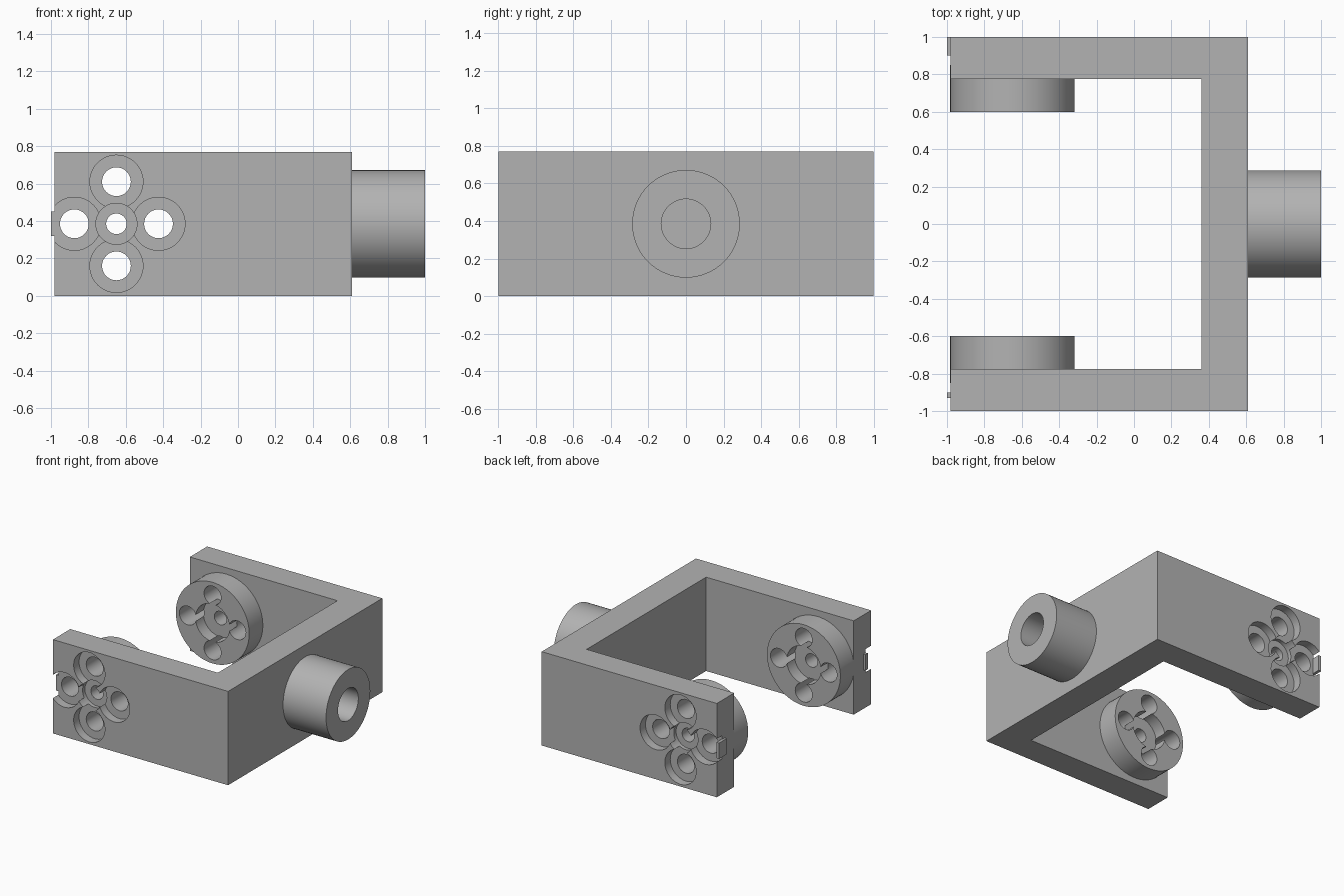
import bpy, math
from mathutils import Vector

if "Cube" in bpy.data.objects:
    bpy.data.objects.remove(bpy.data.objects["Cube"])

CX, CZ = -0.65, 0.385      # pivot axis of the arms
OFF = 0.225                # bolt circle radius

grey = bpy.data.materials.new("plain_grey")
grey.diffuse_color = (0.45, 0.45, 0.45, 1)
grey.use_nodes = True
grey.node_tree.nodes["Principled BSDF"].inputs["Base Color"].default_value = grey.diffuse_color


def box(name, lo, hi):
    lo, hi = Vector(lo), Vector(hi)
    bpy.ops.mesh.primitive_cube_add(size=1, location=(lo + hi) / 2)
    o = bpy.context.object
    o.name = name
    o.scale = hi - lo
    bpy.ops.object.transform_apply(location=True, rotation=True, scale=True)
    return o


def cyl(name, r, a, b, segments=48):
    """Cylinder of radius r running from point a to point b."""
    a, b = Vector(a), Vector(b)
    d = b - a
    bpy.ops.mesh.primitive_cylinder_add(vertices=segments, radius=r, depth=d.length,
                                        location=(a + b) / 2)
    o = bpy.context.object
    o.name = name
    o.rotation_euler = d.to_track_quat('Z', 'Y').to_euler()
    bpy.ops.object.transform_apply(location=True, rotation=True, scale=True)
    return o


def combine(target, tool, operation):
    m = target.modifiers.new("combine", 'BOOLEAN')
    m.operation, m.object, m.solver = operation, tool, 'EXACT'
    bpy.context.view_layer.objects.active = target
    bpy.ops.object.modifier_apply(modifier=m.name)
    bpy.data.objects.remove(tool)


# U-shaped bracket
bracket = box("bracket", (-0.98, -1, 0), (0.61, 1, 0.77))
combine(bracket, box("gap", (-1.5, -0.775, -0.5), (0.36, 0.775, 1.5)), 'DIFFERENCE')

# Shaft socket on the web, with a blind bore
combine(bracket, cyl("socket", 0.287, (0.55, 0, CZ), (1, 0, CZ), 64), 'UNION')
combine(bracket, cyl("bore", 0.132, (0.61, 0, CZ), (1.2, 0, CZ)), 'DIFFERENCE')

bolts = [(CX + OFF, CZ), (CX - OFF, CZ), (CX, CZ + OFF), (CX, CZ - OFF)]
for s in (-1, 1):
    # Round pad on the inner side of the arm
    combine(bracket, cyl("pad", 0.333, (CX, s * 0.598, CZ), (CX, s * 0.85, CZ), 64), 'UNION')
    # Counterbored bolt holes
    for x, z in bolts:
        combine(bracket, cyl("counterbore", 0.142, (x, s * 0.93, z), (x, s * 1.2, z)), 'DIFFERENCE')
        combine(bracket, cyl("hole", 0.077, (x, s * 0.4, z), (x, s * 1.3, z), 32), 'DIFFERENCE')
    # Centre hole with a recess on both sides
    combine(bracket, cyl("outer_recess", 0.11, (CX, s * 0.9, CZ), (CX, s * 1.25, CZ)), 'DIFFERENCE')
    combine(bracket, cyl("inner_recess", 0.155, (CX, s * 0.45, CZ), (CX, s * 0.7, CZ)), 'DIFFERENCE')
    combine(bracket, cyl("centre_hole", 0.055, (CX, s * 0.35, CZ), (CX, s * 1.35, CZ), 32), 'DIFFERENCE')
    # Small lip at the free edge of the arm
    y = sorted((s * 0.9, -0.93 if s < 0 else 0.999))
    combine(bracket, box("lip", (-1, y[0], CZ - 0.065), (-0.975, y[1], CZ + 0.065)), 'UNION')

bracket.data.materials.clear()
bracket.data.materials.append(grey)
for p in bracket.data.polygons:
    p.material_index = 0
bpy.ops.object.select_all(action='DESELECT')
bracket.select_set(True)
bpy.context.view_layer.objects.active = bracket
bpy.ops.object.shade_smooth_by_angle(angle=math.radians(30))
